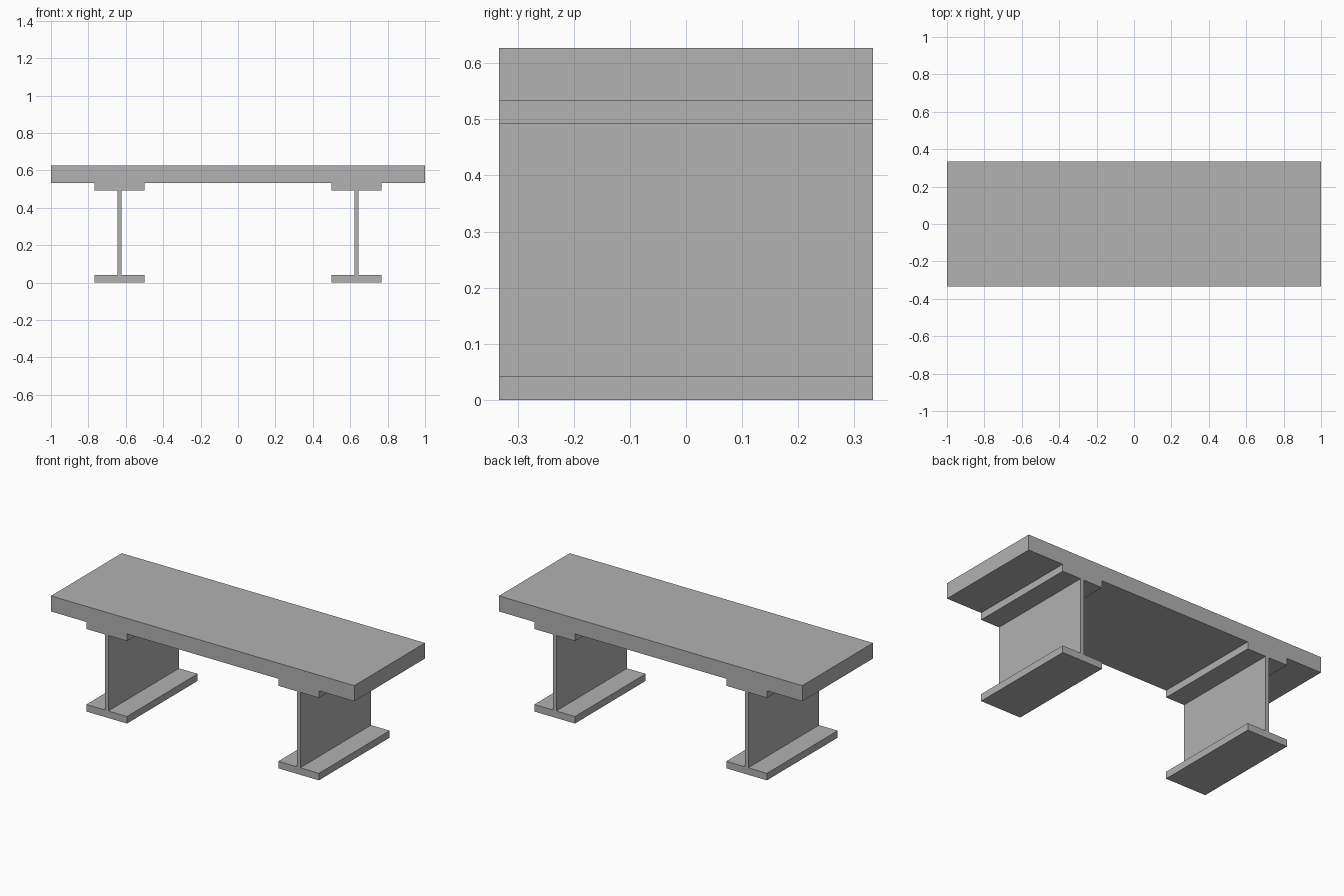
import bpy
import bmesh

cube = bpy.data.objects.get("Cube")
if cube:
    bpy.data.objects.remove(cube, do_unlink=True)

HALF_DEPTH = 0.333
SLAB_BOTTOM, SLAB_TOP = 0.534, 0.627
FLANGE_HALF, FLANGE_THICK = 0.134, 0.042
WEB_HALF = 0.011
BEAM_X = 0.633

# Plain grey finish
grey = bpy.data.materials.new("plain_grey")
grey.use_nodes = True
colour = (0.445, 0.445, 0.445, 1)
grey.diffuse_color = colour
grey.node_tree.nodes["Principled BSDF"].inputs["Base Color"].default_value = colour


def extrude_profile(name, profile, x=0):
    """Extrude a closed x-z outline through the full depth."""
    bm = bmesh.new()
    face = bm.faces.new([bm.verts.new((px, -HALF_DEPTH, pz)) for px, pz in profile])
    result = bmesh.ops.extrude_face_region(bm, geom=[face])
    moved = [v for v in result["geom"] if isinstance(v, bmesh.types.BMVert)]
    bmesh.ops.translate(bm, verts=moved, vec=(0, 2 * HALF_DEPTH, 0))
    bmesh.ops.recalc_face_normals(bm, faces=bm.faces)
    mesh = bpy.data.meshes.new(name)
    bm.to_mesh(mesh)
    bm.free()
    mesh.materials.append(grey)
    obj = bpy.data.objects.new(name, mesh)
    obj.location.x = x
    bpy.context.collection.objects.link(obj)
    return obj


# Flat top slab
extrude_profile("table_top", [(-1, SLAB_BOTTOM), (1, SLAB_BOTTOM),
                              (1, SLAB_TOP), (-1, SLAB_TOP)])

# I-beam legs: right half of the outline, mirrored to close it
half = [(FLANGE_HALF, 0), (FLANGE_HALF, FLANGE_THICK), (WEB_HALF, FLANGE_THICK),
        (WEB_HALF, SLAB_BOTTOM - FLANGE_THICK),
        (FLANGE_HALF, SLAB_BOTTOM - FLANGE_THICK), (FLANGE_HALF, SLAB_BOTTOM)]
i_section = half + [(-px, pz) for px, pz in reversed(half)]
for side, sign in (("left", 1), ("right", -1)):
    extrude_profile(side + "_beam_leg", i_section, sign * BEAM_X)
